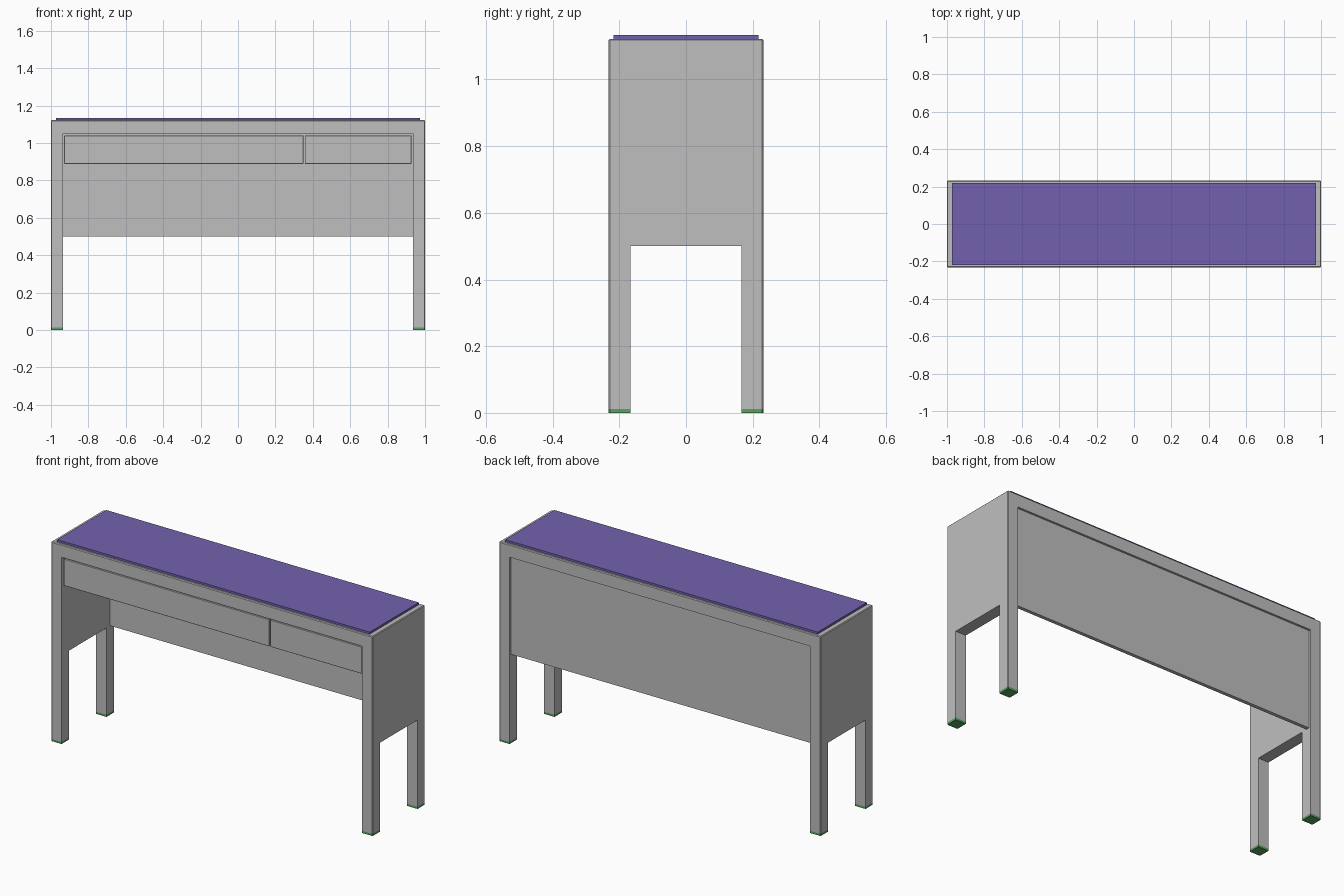
import bpy
import bmesh
from mathutils import Vector

old = bpy.data.objects.get("Cube")
if old:
    bpy.data.objects.remove(old, do_unlink=True)


def material(name, rgb):
    m = bpy.data.materials.new(name)
    m.use_nodes = True
    colour = (*rgb, 1.0)
    m.diffuse_color = colour
    m.node_tree.nodes["Principled BSDF"].inputs["Base Color"].default_value = colour
    return m


GREY = material("light grey", (0.52, 0.52, 0.52))
PURPLE = material("purple", (0.17, 0.12, 0.42))
GREEN = material("green", (0.10, 0.36, 0.12))


def box(name, x, y, z, mat, bevel=0.0, keep_bottom=False):
    """Box from its (min, max) on each axis, with optionally chamfered edges."""
    bm = bmesh.new()
    bmesh.ops.create_cube(bm, size=1)
    lo, hi = (Vector(p) for p in zip(x, y, z))
    for v in bm.verts:
        v.co = (lo + hi) / 2 + Vector(a * b for a, b in zip(v.co, hi - lo))
    if bevel:
        edges = [e for e in bm.edges
                 if not (keep_bottom and all(v.co.z < lo.z + 0.001 for v in e.verts))]
        bmesh.ops.bevel(bm, geom=edges, offset=bevel, segments=1, affect='EDGES')
    mesh = bpy.data.meshes.new(name)
    bm.to_mesh(mesh)
    bm.free()
    mesh.materials.append(mat)
    obj = bpy.data.objects.new(name, mesh)
    bpy.context.collection.objects.link(obj)
    return obj


W, D, TOP = 1.0, 0.232, 1.122       # half width, half depth, frame height
INNER, LEG, APRON = 0.935, 0.167, 0.5
FOOT = 0.012

# Frame: chamfered block hollowed from front to back, then between the legs
frame = box("desk_frame", (-W, W), (-D, D), (0, TOP), GREY, 0.004, True)
cutters = [
    box("knee_space_cutter", (-INNER, INNER), (-1, 1), (-1, 1.05), GREY),
    box("side_opening_cutter", (-2, 2), (-LEG, LEG), (-1, APRON), GREY),
]
for cutter in cutters:
    mod = frame.modifiers.new(cutter.name, 'BOOLEAN')
    mod.operation = 'DIFFERENCE'
    mod.solver = 'EXACT'
    mod.object = cutter
    cutter.hide_render = True
bpy.context.view_layer.objects.active = frame
for cutter in cutters:
    bpy.ops.object.modifier_apply(modifier=cutter.name)
    bpy.data.objects.remove(cutter, do_unlink=True)

# Foot pads: the lowest slice of each leg
frame.data.materials.clear()
frame.data.materials.append(GREY)
frame.data.materials.append(GREEN)
bm = bmesh.new()
bm.from_mesh(frame.data)
bmesh.ops.bisect_plane(bm, geom=bm.verts[:] + bm.edges[:] + bm.faces[:],
                       plane_co=(0, 0, FOOT), plane_no=(0, 0, 1))
for f in bm.faces:
    f.material_index = int(f.calc_center_median().z < FOOT)
bm.to_mesh(frame.data)
bm.free()

# Back panel, slightly inset between the legs
box("back_panel", (-INNER, INNER), (0.20, 0.22), (APRON, 1.05), GREY)

# Drawers: a wide one and a narrow one, with thin gaps around them
for name, x in (("wide_drawer", (-0.929, 0.35)), ("narrow_drawer", (0.357, 0.927))):
    box(name, x, (-0.222, 0.20), (0.888, 1.04), GREY, 0.002)

# Desk mat
box("desk_mat", (-0.972, 0.972), (-0.218, 0.218), (TOP, 1.134), PURPLE)
